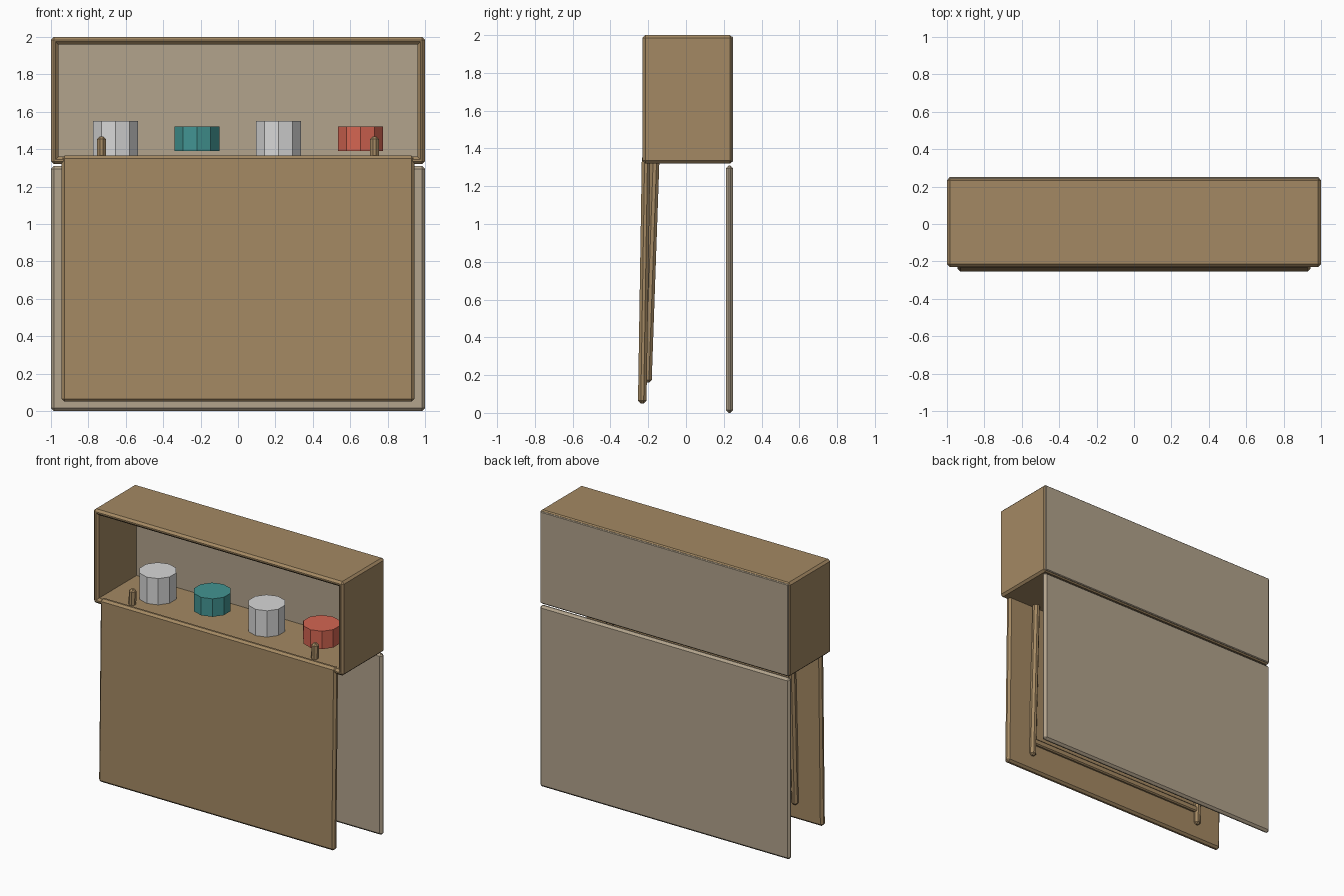
import bpy
import math

if "Cube" in bpy.data.objects:
    bpy.data.objects.remove(bpy.data.objects["Cube"])


def material(name, srgb):
    # sRGB bytes to a linear flat colour
    lin = [((c / 255 + 0.055) / 1.055) ** 2.4 for c in srgb]
    m = bpy.data.materials.new(name)
    m.diffuse_color = (*lin, 1)
    m.use_nodes = True
    m.node_tree.nodes["Principled BSDF"].inputs["Base Color"].default_value = m.diffuse_color
    return m


wood = material("oak wood", (164, 137, 99))
board = material("taupe board", (178, 163, 140))
white = material("white", (215, 215, 215))
teal = material("teal", (66, 148, 146))
red = material("coral red", (212, 101, 82))


def box(name, lo, hi, mat, bevel=0.015, tilt=0.0):
    """Chamfered box between two corners, tilted about its own x axis."""
    bpy.ops.mesh.primitive_cube_add(size=1, location=[(a + b) / 2 for a, b in zip(lo, hi)])
    ob = bpy.context.object
    ob.name = name
    ob.scale = [b - a for a, b in zip(lo, hi)]
    bpy.ops.object.transform_apply(location=False, rotation=False, scale=True)
    ob.rotation_euler.x = math.radians(tilt)
    ob.data.materials.append(mat)
    mod = ob.modifiers.new("chamfer", 'BEVEL')
    mod.width = bevel
    mod.segments = 1
    return ob


# Cabinet shell
F, B = -0.23, 0.248
box("cabinet_top", (-1, F, 1.96), (1, B, 2.0), wood)
box("cabinet_floor", (-1, F, 1.32), (1, B, 1.36), wood)
for side, x in (("left", -0.98), ("right", 0.98)):
    box(side + "_side", (x - 0.02, F, 1.32), (x + 0.02, B, 2.0), wood)

# Back boards
box("cabinet_back", (-0.992, 0.212, 1.328), (0.992, 0.25, 1.992), board, 0.005)
box("lower_back", (-1, 0.212, 0), (1, 0.25, 1.31), board)

# Folded-down worktop
box("worktop", (-0.943, -0.244, 0.05), (0.943, -0.199, 1.365), wood, 0.015, -0.9)

# Folded legs with a stretcher between them
for side, x in (("left", -0.73), ("right", 0.73)):
    box(side + "_leg", (x - 0.024, -0.207, 0.16), (x + 0.024, -0.159, 1.468), wood, 0.015, -2)
box("leg_stretcher", (-0.73, -0.215, 0.25), (0.73, -0.185, 0.295), wood, 0.008, -2)

# Pots on the shelf
for name, x, h, mat in (("white_pot_left", -0.655, 0.19, white), ("teal_pot", -0.22, 0.13, teal),
                        ("white_pot_right", 0.216, 0.19, white), ("red_pot", 0.655, 0.13, red)):
    bpy.ops.mesh.primitive_cylinder_add(vertices=10, radius=0.126, depth=h, location=(x, 0.02, 1.456))
    pot = bpy.context.object
    pot.name = name
    pot.data.materials.append(mat)
